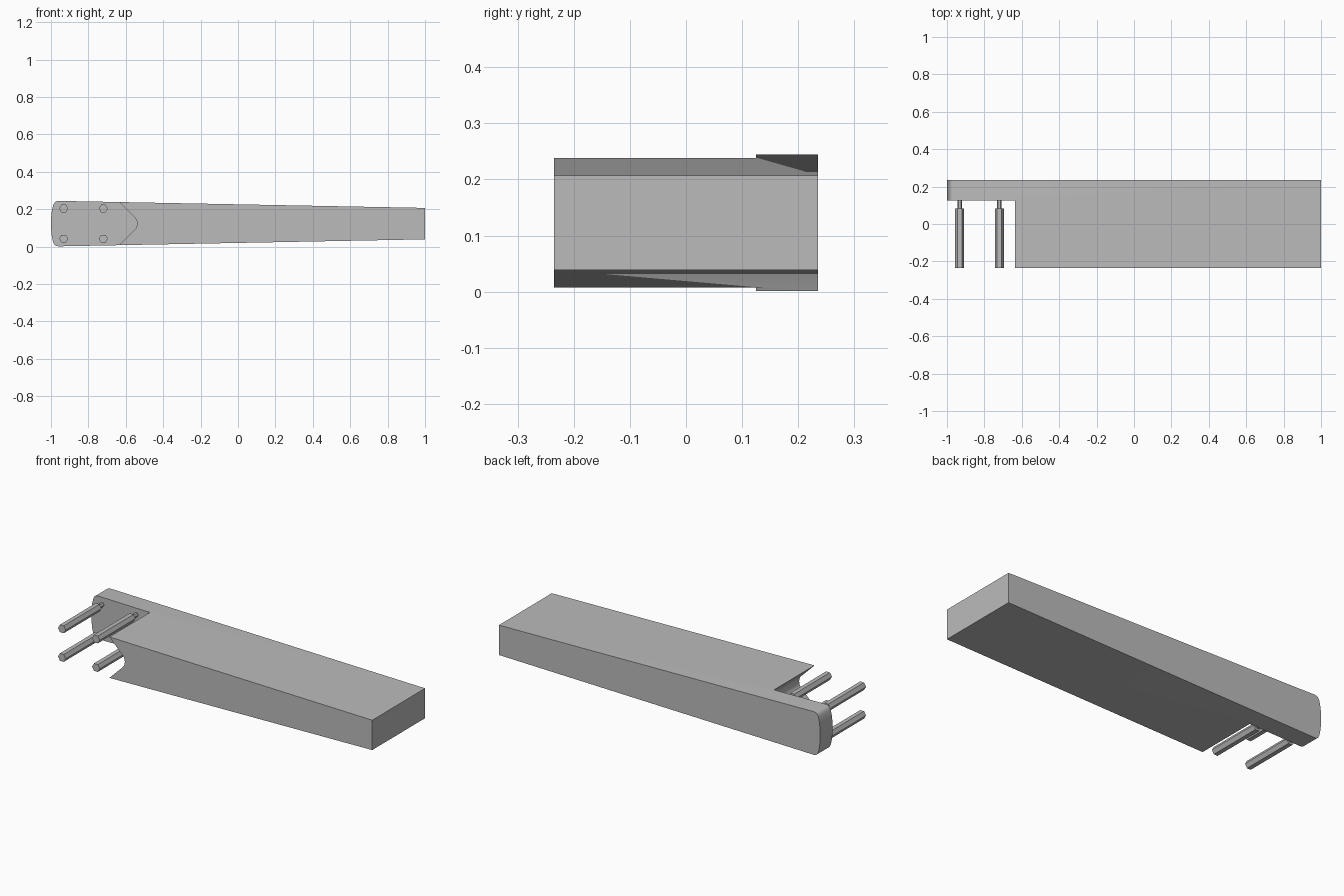
import bpy, bmesh, math
from mathutils import Matrix

if "Cube" in bpy.data.objects:
    bpy.data.objects.remove(bpy.data.objects["Cube"])

MID = 0.1225          # height of the symmetry plane
FRONT, STEP, BACK = -0.235, 0.125, 0.235

grey = bpy.data.materials.new("plain grey")
grey.diffuse_color = (0.5, 0.5, 0.5, 1)
grey.use_nodes = True
grey.node_tree.nodes["Principled BSDF"].inputs["Base Color"].default_value = grey.diffuse_color


def add_object(name, bm):
    bmesh.ops.recalc_face_normals(bm, faces=bm.faces)
    mesh = bpy.data.meshes.new(name)
    bm.to_mesh(mesh)
    bm.free()
    mesh.materials.append(grey)
    obj = bpy.data.objects.new(name, mesh)
    bpy.context.collection.objects.link(obj)
    return obj


def prism(name, half, y0, y1):
    """Extrude along y a profile given as (x, height above the mid plane), mirrored below it."""
    outline = half + [(x, -h) for x, h in reversed(half) if h > 0]
    bm = bmesh.new()
    face = bm.faces.new([bm.verts.new((x, y0, MID + h)) for x, h in outline])
    ext = bmesh.ops.extrude_face_region(bm, geom=[face])
    moved = [v for v in ext["geom"] if isinstance(v, bmesh.types.BMVert)]
    bmesh.ops.translate(bm, verts=moved, vec=(0, y1 - y0, 0))
    return add_object(name, bm)


# tapered body with a softly rounded left end
body = prism("tapered_body", [
    (-1.0, 0.0), (-0.999, 0.035), (-0.995, 0.07), (-0.988, 0.1),
    (-0.982, 0.112), (-0.973, 0.119), (-0.96, 0.1215), (1.0, 0.084)],
    FRONT, BACK)

# cutter for the open front corner, with a rounded V end
cutter = prism("notch_cutter", [
    (-0.54, 0.0), (-0.541, 0.012), (-0.545, 0.023), (-0.552, 0.032),
    (-0.562, 0.042), (-0.635, 0.1145), (-0.725, 0.204), (-1.2, 0.204)],
    FRONT - 0.2, STEP)
cutter.hide_render = True
cutter.hide_viewport = True
cut = body.modifiers.new("notch", 'BOOLEAN')
cut.operation = 'DIFFERENCE'
cut.solver = 'EXACT'
cut.object = cutter


def add_bar(bm, radius, x, z, y0, y1):
    """Hexagonal bar along y."""
    place = Matrix.Translation((x, (y0 + y1) / 2, z)) @ Matrix.Rotation(math.pi / 2, 4, 'X') \
        @ Matrix.Rotation(math.pi / 6, 4, 'Z')
    ring = bmesh.ops.create_cone(bm, cap_ends=True, segments=6, radius1=radius,
                                 radius2=radius, depth=y1 - y0, matrix=place)["verts"]
    # keep corners pointing sideways
    if max(v.co.x for v in ring) - x < radius * 0.95:
        bmesh.ops.rotate(bm, verts=ring, cent=(x, 0, z),
                         matrix=Matrix.Rotation(math.pi / 6, 3, 'Y'))


# four pegs, each a thick bar on a thin neck
for side, x in (("outer", -0.932), ("inner", -0.72)):
    for level, dz in (("upper", 0.0805), ("lower", -0.0805)):
        bm = bmesh.new()
        add_bar(bm, 0.024, x, MID + dz, FRONT, 0.083)
        add_bar(bm, 0.012, x, MID + dz, 0.083, STEP + 0.002)
        add_object(f"{side}_{level}_peg", bm)

# smooth only the shallow curves
bpy.ops.object.select_all(action='DESELECT')
body.select_set(True)
bpy.context.view_layer.objects.active = body
bpy.ops.object.modifier_apply(modifier="notch")
bpy.ops.object.shade_smooth_by_angle(angle=math.radians(30))
bpy.data.objects.remove(cutter)
